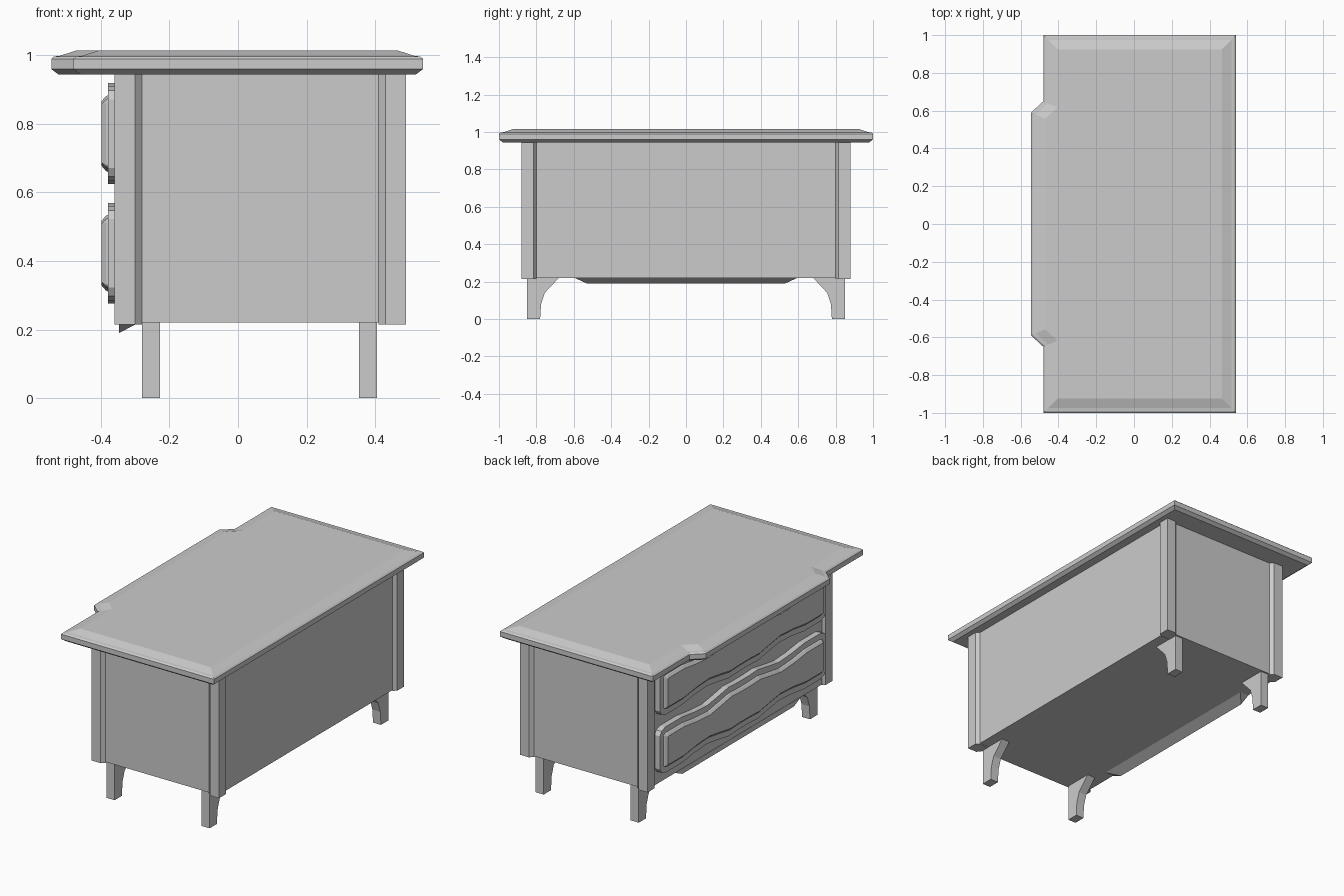
import bpy, bmesh
from mathutils import Vector

if "Cube" in bpy.data.objects:
    bpy.data.objects.remove(bpy.data.objects["Cube"])


def inset(pts, d):
    # mitred inward offset of a counter-clockwise outline
    out = []
    for i, p in enumerate(pts):
        p, a, b = Vector(p), Vector(pts[i - 1]), Vector(pts[(i + 1) % len(pts)])
        e, f = (p - a).normalized(), (b - p).normalized()
        n, m = Vector((-e.y, e.x)), Vector((-f.y, f.x))
        out.append(p + (n + m) * d / (1 + n.dot(m)))
    return out


def loft(name, pts, layers, place):
    # stack inset copies of an outline: layers are (inset, height)
    area = sum(pts[i - 1][0] * p[1] - p[0] * pts[i - 1][1] for i, p in enumerate(pts))
    if area < 0:
        pts = pts[::-1]
    bm = bmesh.new()
    rings = [[bm.verts.new(place(q[0], q[1], h)) for q in inset(pts, d)] for d, h in layers]
    n = len(pts)
    for r, s in zip(rings, rings[1:]):
        for i in range(n):
            j = (i + 1) % n
            bm.faces.new((r[i], r[j], s[j], s[i]))
    bm.faces.new(rings[0][::-1])
    bm.faces.new(rings[-1])
    bmesh.ops.recalc_face_normals(bm, faces=bm.faces)
    me = bpy.data.meshes.new(name)
    bm.to_mesh(me)
    bm.free()
    ob = bpy.data.objects.new(name, me)
    bpy.context.collection.objects.link(ob)
    return ob


def flat(x, y, h):
    return (x, y, h)


# table top with stepped, bevelled edge and a bowed drawer side
top = [(0.54, -1), (0.54, 1), (-0.48, 1), (-0.48, 0.65), (-0.545, 0.59),
       (-0.545, -0.59), (-0.48, -0.65), (-0.48, -1)]
loft("table_top", top, [(0.02, 0.945), (0, 0.96), (0, 0.99), (0.008, 0.997),
                        (0.025, 0.999), (0.075, 1.015)], flat)

# cabinet body
loft("cabinet_body", [(-0.345, -0.86), (0.47, -0.86), (0.47, 0.86), (-0.345, 0.86)],
     [(0, 0.22), (0, 0.95)], flat)

# corner posts, chamfered into the panels, and bracket legs
post = [(0.425, 0.88), (0.365, 0.88), (0.345, 0.86), (0.345, 0.80),
        (0.405, 0.80), (0.425, 0.815)]
leg = [(0.85, 0), (0.85, 0.225), (0.675, 0.225), (0.755, 0.14), (0.775, 0.08), (0.78, 0)]
for sx, xname in ((-1, "drawer_side"), (1, "plain_side")):
    for sy, yname in ((-1, "front"), (1, "back")):
        loft(f"corner_post_{xname}_{yname}",
             [(0.065 + sx * x, sy * y) for x, y in post],
             [(0, 0.215), (0, 0.95)], flat)
        x0, x1 = (-0.28, -0.227) if sx < 0 else (0.353, 0.406)
        loft(f"leg_{xname}_{yname}", [(sy * y, z) for y, z in leg],
             [(0, x0), (0, x1)], lambda u, v, h: (h, u, v))

# sloping apron under the drawers
me = bpy.data.meshes.new("apron")
v = [(x, s * y, z) for s in (-1, 1)
     for x, y, z in ((-0.347, 0.6, 0.222), (-0.347, 0.53, 0.19), (-0.285, 0.6, 0.222))]
me.from_pydata(v, [], [(0, 1, 2), (5, 4, 3), (0, 3, 4, 1), (1, 4, 5, 2), (2, 5, 3, 0)])
me.update()
bpy.context.collection.objects.link(bpy.data.objects.new("apron", me))

# wavy drawer fronts: quarter outline mirrored both ways
q = [(0.79, 0.10), (0.775, 0.125), (0.74, 0.138), (0.58, 0.138), (0.46, 0.122),
     (0.34, 0.115), (0.24, 0.13), (0.14, 0.147), (0.05, 0.143)]
half = q + [(-y, z) for y, z in q[::-1]]
outline = half + [(-y, -z) for y, z in half]
for name, zc in (("lower_drawer", 0.423), ("upper_drawer", 0.772)):
    loft(name, outline, [(0, -0.34), (0, -0.38), (0.035, -0.38), (0.038, -0.386),
                         (0.052, -0.398)],
         lambda u, w, h, zc=zc: (h, u, zc + w))
